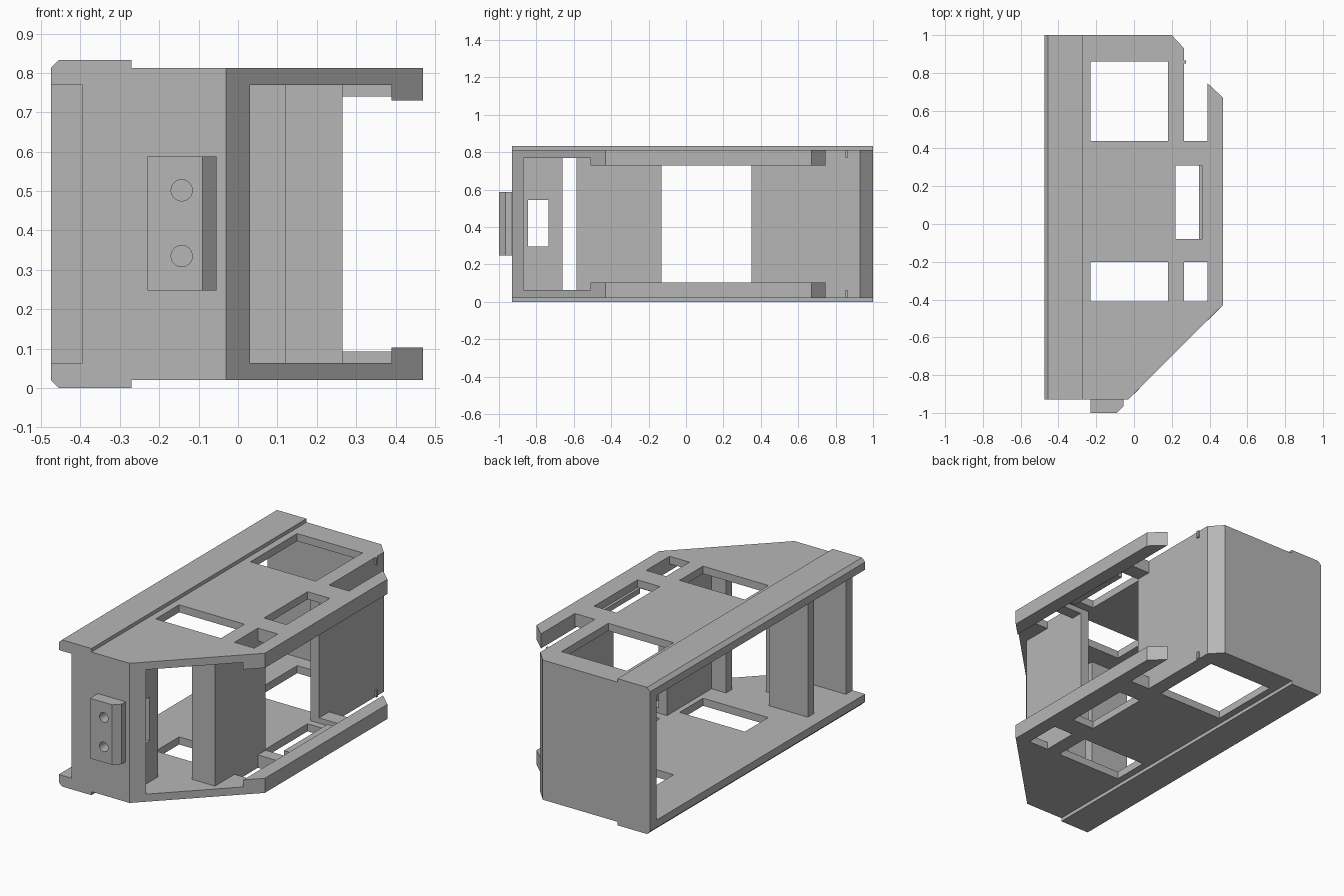
import bpy, bmesh, math
from mathutils import Vector

cube = bpy.data.objects.get("Cube")
if cube:
    bpy.data.objects.remove(cube, do_unlink=True)

H = 0.833            # overall height
LO, HI = 0.02, 0.063  # plate bottom and inner face

grey = bpy.data.materials.new("plain grey")
grey.use_nodes = True
grey.diffuse_color = (0.47, 0.47, 0.47, 1)
grey.node_tree.nodes["Principled BSDF"].inputs["Base Color"].default_value = (0.47, 0.47, 0.47, 1)


def prism(name, pts, a, b, axis="z"):
    """Extrude a 2D outline (xy along z, or xz along y) from a to b."""
    bm = bmesh.new()
    place = (lambda p, t: (p[0], p[1], t)) if axis == "z" else (lambda p, t: (p[0], t, p[1]))
    face = bm.faces.new([bm.verts.new(place(p, a)) for p in pts])
    ext = bmesh.ops.extrude_face_region(bm, geom=[face])
    verts = [g for g in ext["geom"] if isinstance(g, bmesh.types.BMVert)]
    bmesh.ops.translate(bm, verts=verts, vec=Vector((0, 0, b - a) if axis == "z" else (0, b - a, 0)))
    bmesh.ops.recalc_face_normals(bm, faces=bm.faces)
    mesh = bpy.data.meshes.new(name)
    bm.to_mesh(mesh)
    bm.free()
    mesh.materials.append(grey)
    ob = bpy.data.objects.new(name, mesh)
    bpy.context.collection.objects.link(ob)
    return ob


def box(name, x0, x1, y0, y1, z0=HI, z1=H - HI):
    return prism(name, [(x0, y0), (x1, y0), (x1, y1), (x0, y1)], z0, z1)


def cut(ob, cutters):
    """Subtract each cutter, then remove it."""
    bpy.context.view_layer.objects.active = ob
    for c in cutters:
        mod = ob.modifiers.new("cut", "BOOLEAN")
        mod.operation = "DIFFERENCE"
        mod.solver = "EXACT"
        mod.object = c
        bpy.ops.object.modifier_apply(modifier=mod.name)
        bpy.data.objects.remove(c, do_unlink=True)


def span(top, z0, z1):
    return (H - z1, H - z0) if top else (z0, z1)


plate_outline = [(-0.475, -0.93), (-0.03, -0.93), (0.47, -0.43), (0.47, 0.67), (0.39, 0.745),
                 (0.39, 0.44), (0.265, 0.44), (0.265, 0.93), (0.2, 1.0), (-0.475, 1.0)]
windows = [(-0.23, 0.18, 0.44, 0.86), (-0.23, 0.18, -0.41, -0.2),
           (0.265, 0.39, -0.41, -0.2), (0.22, 0.36, -0.08, 0.31)]

# Lower and upper plates with their rails, flanges and ribs
for top, side in ((False, "lower"), (True, "upper")):
    plate = prism(side + "_plate", plate_outline, *span(top, LO, HI))
    cut(plate, [box("cutter", *w, -1, 2) for w in windows])

    rail = [(-0.475, LO), (-0.455, 0), (-0.27, 0), (-0.27, LO)]
    prism(side + "_rail", [(x, H - z if top else z) for x, z in rail], -0.93, 1.0, "y")

    flange = [(0.39, -0.51), (0.47, -0.43), (0.47, 0.67), (0.39, 0.745)]
    prism(side + "_flange", flange, *span(top, HI, 0.103))

    for y0, y1 in ((-0.2, -0.13), (0.35, 0.44)):
        box(side + "_rib", 0.265, 0.39, y0, y1, *span(top, HI, 0.093))
    box(side + "_window_lip", 0.345, 0.39, -0.08, 0.31, *span(top, HI, 0.093))
    box(side + "_tab", 0.265, 0.275, 0.85, 0.865, *span(top, LO, 0.06))

# Back wall with chamfered corner, running into the side wall
prism("back_and_side_wall",
      [(-0.475, 1.0), (-0.475, 0.945), (0.18, 0.945), (0.21, 0.91), (0.21, 0.35),
       (0.265, 0.35), (0.265, 0.93), (0.2, 1.0)], HI, H - HI)

# Front wall and slanted corner post
prism("front_wall",
      [(-0.395, -0.93), (-0.03, -0.93), (0.03, -0.87), (-0.395, -0.87)], HI, H - HI)

# Inner walls
slotted = box("slotted_wall", -0.095, -0.04, -0.87, -0.66)
cut(slotted, [box("cutter", -0.3, 0.2, -0.845, -0.735, 0.295, 0.545)])
box("cross_panel", -0.395, -0.15, -0.585, -0.53)
prism("angle_wall",
      [(0.12, -0.585), (0.265, -0.585), (0.265, -0.13), (0.21, -0.13),
       (0.21, -0.53), (0.12, -0.53)], HI, H - HI)

# Front mounting block with two bolt holes
block = prism("mounting_block",
              [(-0.23, -0.93), (-0.23, -1.0), (-0.09, -1.0), (-0.055, -0.965), (-0.055, -0.93)],
              0.247, 0.588)
drills = []
for z in (0.335, 0.502):
    ring = [(-0.143 + 0.027 * math.cos(i * math.tau / 24), z + 0.027 * math.sin(i * math.tau / 24))
            for i in range(24)]
    drills.append(prism("cutter", ring, -1.1, -0.94, "y"))
cut(block, drills)
